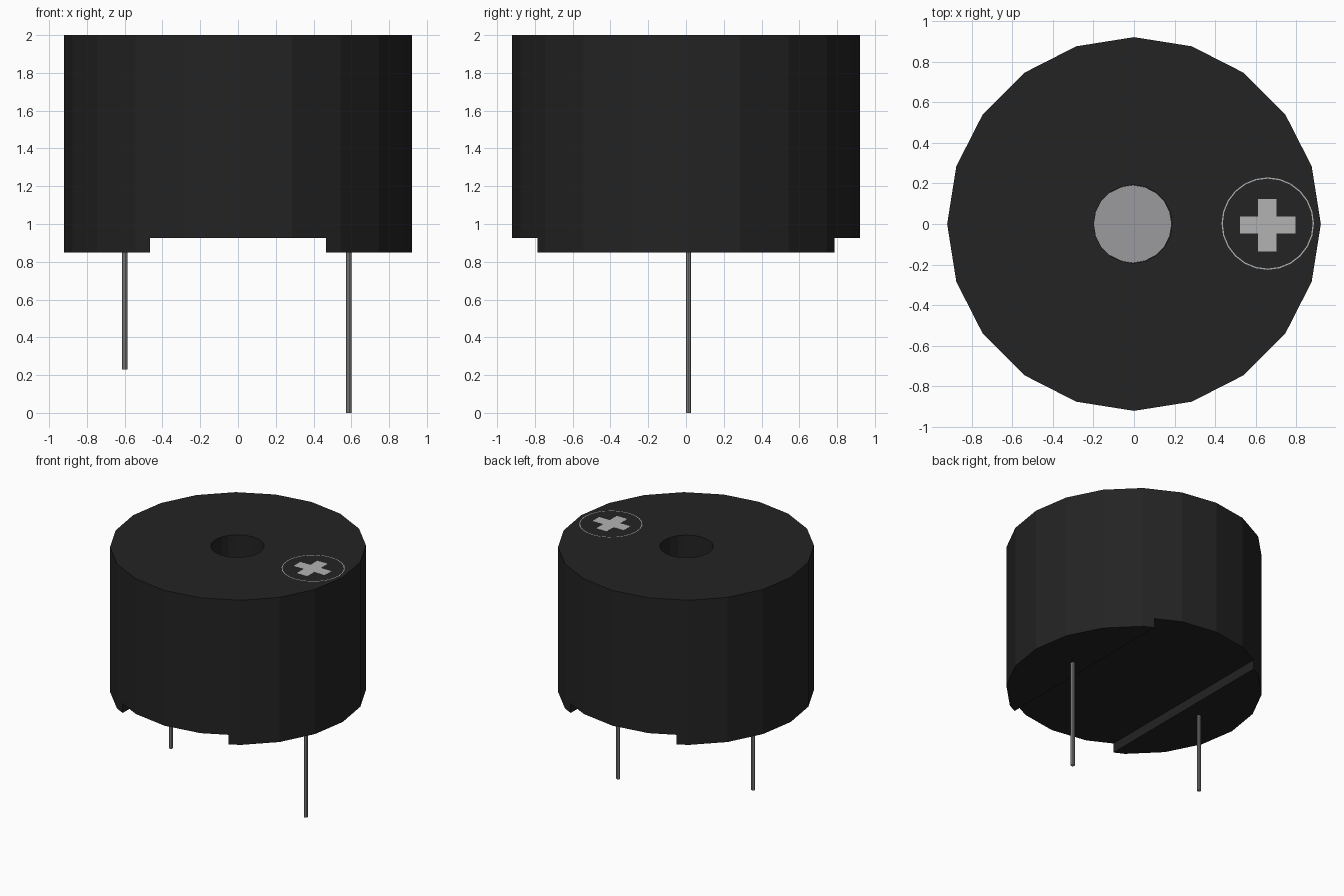
import bpy
import bmesh
from math import cos, sin, tau

if "Cube" in bpy.data.objects:
    bpy.data.objects.remove(bpy.data.objects["Cube"])

TOP, BASE, CHANNEL = 2.0, 0.85, 0.925


def material(name, rgb):
    m = bpy.data.materials.new(name)
    m.diffuse_color = (*rgb, 1)
    m.use_nodes = True
    m.node_tree.nodes["Principled BSDF"].inputs["Base Color"].default_value = m.diffuse_color
    return m


black = material("black_plastic", (0.017, 0.017, 0.017))
metal = material("pin_metal", (0.3, 0.3, 0.3))
silver = material("disc_metal", (0.33, 0.33, 0.34))
paint = material("mark_paint", (0.45, 0.45, 0.45))


def finish(name, bm, mat):
    bmesh.ops.recalc_face_normals(bm, faces=bm.faces)
    mesh = bpy.data.meshes.new(name)
    bm.to_mesh(mesh)
    bm.free()
    if mat:
        mesh.materials.append(mat)
    ob = bpy.data.objects.new(name, mesh)
    bpy.context.collection.objects.link(ob)
    return ob


def prism(name, points, z0, z1, mat=None):
    """Upright solid from an xy outline."""
    bm = bmesh.new()
    face = bm.faces.new([bm.verts.new((x, y, z0)) for x, y in points])
    top = bmesh.ops.extrude_face_region(bm, geom=[face])["geom"]
    bmesh.ops.translate(bm, vec=(0, 0, z1 - z0),
                        verts=[v for v in top if isinstance(v, bmesh.types.BMVert)])
    return finish(name, bm, mat)


def circle(r, n, x=0, y=0):
    return [(x + r * cos(tau * i / n), y + r * sin(tau * i / n)) for i in range(n)]


def cut(target, cutter):
    mod = target.modifiers.new(cutter.name, 'BOOLEAN')
    mod.operation = 'DIFFERENCE'
    mod.solver = 'EXACT'
    mod.object = cutter
    cutter.hide_render = True
    cutter.hide_viewport = True


# Twenty-sided housing with sound hole and channel underneath
housing = prism("housing", circle(0.922, 20), BASE, TOP, black)
cut(housing, prism("hole_cutter", circle(0.193, 20, -0.005), 1.45, TOP + 0.1))
w = 0.465
cut(housing, prism("channel_cutter", [(-w, -1), (w, -1), (w, 1), (-w, 1)],
                   BASE - 0.1, CHANNEL))

# Metal disc at the bottom of the sound hole
prism("sound_disc", circle(0.192, 20, -0.006), 1.44, 1.46, silver)

# Short and long pins
for name, x, z in (("short_pin", -0.6, 0.23), ("long_pin", 0.587, 0.0)):
    prism(name, circle(0.0145, 10, x, 0.013), z, BASE + 0.03, metal)

# Polarity cross: twelve-point outline
xs, ys = (0.522, 0.611, 0.704, 0.798), (-0.136, -0.048, 0.037, 0.124)
cross = [(1, 0), (2, 0), (2, 1), (3, 1), (3, 2), (2, 2),
         (2, 3), (1, 3), (1, 2), (0, 2), (0, 1), (1, 1)]
prism("polarity_cross", [(xs[i], ys[j]) for i, j in cross],
      TOP - 0.002, TOP + 0.001, paint)

# Thin ring around the cross
bm = bmesh.new()
loops = [[bm.verts.new((x, y, TOP + 0.001)) for x, y in circle(r, 24, 0.66, 0.002)]
         for r in (0.222, 0.228)]
for i in range(24):
    j = (i + 1) % 24
    bm.faces.new((loops[0][i], loops[1][i], loops[1][j], loops[0][j]))
finish("polarity_ring", bm, paint)
